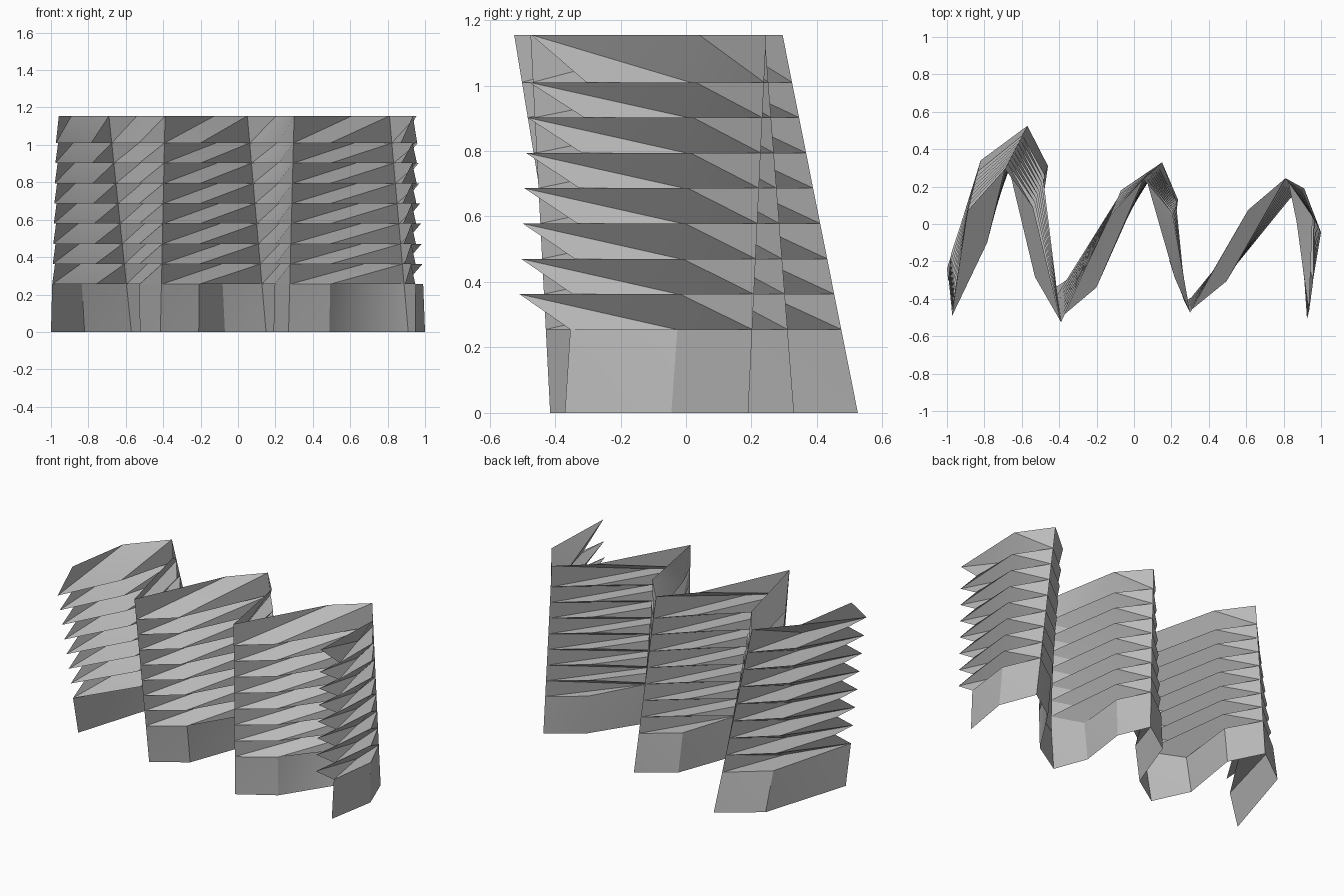
import bpy
import bmesh
import math

cube = bpy.data.objects.get("Cube")
if cube:
    bpy.data.objects.remove(cube, do_unlink=True)

HEIGHT = 1.155
BASE_TOP = 0.255
LAST_LEVEL = 1.01
BANDS = 8

# Meandering plan curve: (x, y) at the floor, then (x, y) at the top edge
WAVE = [
    (-1, -.24, -.97, -.53),      # right end
    (-.82, .34, -.89, .07),
    (-.57, .525, -.69, .295),    # first peak
    (-.46, .31, -.54, .09),
    (-.525, -.1, -.53, -.31),
    (-.415, -.335, -.39, -.525),  # first valley
    (-.21, -.2, -.2, -.36),
    (-.07, .18, -.125, .05),
    (.15, .33, .05, .24),        # second peak
    (.235, .13, .205, .06),
    (.19, -.2, .22, -.295),
    (.27, -.415, .3, -.475),     # second valley
    (.49, -.28, .495, -.31),
    (.7, .045, .61, .075),
    (.91, .19, .81, .245),       # third peak
    (1, -.045, .955, .04),
    (.945, -.37, .96, -.295),    # left end
]

# Fold points on the lower edges of the two free end panels
RIGHT_FOLD = (-.75, .11, -.79, -.13)
LEFT_FOLD = (.9, -.045, .865, .02)

# A pleat's lower edge cuts past the points near the peaks,
# its upper edge cuts past the points near the valleys
LOWER_SWAP = {3: 4, 7: 6, 9: 10, 13: 12}
UPPER_SWAP = {low: high for high, low in LOWER_SWAP.items()}


def make_material(name, value):
    mat = bpy.data.materials.new(name)
    mat.use_nodes = True
    colour = (value, value, value, 1)
    mat.diffuse_color = colour
    mat.node_tree.nodes["Principled BSDF"].inputs["Base Color"].default_value = colour
    return mat


def at_height(path, z):
    x0, y0, x1, y1 = path
    t = z / HEIGHT
    return (x0 + (x1 - x0) * t, y0 + (y1 - y0) * t, z)


def outline(z, swap={}):
    """Plan curve at a given height, with some points replaced by neighbours."""
    return [at_height(WAVE[swap.get(i, i)], z) for i in range(len(WAVE))]


def lower_edge(z):
    edge = outline(z, LOWER_SWAP)
    edge[1] = at_height(RIGHT_FOLD, z)
    edge[-2] = at_height(LEFT_FOLD, z)
    return edge


def upper_edge(z):
    """Upper edge of a pleat, with both free ends pushed along the curve."""
    edge = outline(z, UPPER_SWAP)
    x, y, _ = edge[0]
    edge[0] = (x + .012, y + .17, z)
    x, y, _ = edge[-1]
    edge[-1] = (x - .025, y - .155 - .02 * z, z)
    return edge


def make_sheet(name, rows, mat):
    """Join successive outlines with triangles, all leaning the same way."""
    bm = bmesh.new()
    grid = [[bm.verts.new(p) for p in row] for row in rows]
    for low, high in zip(grid, grid[1:]):
        for i in range(len(low) - 1):
            bm.faces.new((low[i], low[i + 1], high[i + 1]))
            bm.faces.new((low[i], high[i + 1], high[i]))
    bmesh.ops.remove_doubles(bm, verts=bm.verts, dist=0.0005)
    mesh = bpy.data.meshes.new(name)
    bm.to_mesh(mesh)
    bm.free()
    mesh.materials.append(mat)
    obj = bpy.data.objects.new(name, mesh)
    bpy.context.collection.objects.link(obj)
    bpy.ops.object.select_all(action="DESELECT")
    obj.select_set(True)
    bpy.context.view_layer.objects.active = obj
    bpy.ops.object.shade_smooth_by_angle(angle=math.radians(25))


grey = make_material("plain grey", 0.5)

# Plain skirt along the floor
make_sheet("base_skirt", [outline(0), outline(BASE_TOP)], grey)

# Pleated wall: each band twists to its upper edge, then steps back level
step = (LAST_LEVEL - BASE_TOP) / (BANDS - 1)
rows = [outline(BASE_TOP)]
for band in range(BANDS):
    bottom = BASE_TOP + band * step
    top = HEIGHT if band == BANDS - 1 else bottom + step
    rows += [lower_edge(bottom), upper_edge(top)]
make_sheet("pleated_wall", rows, grey)
